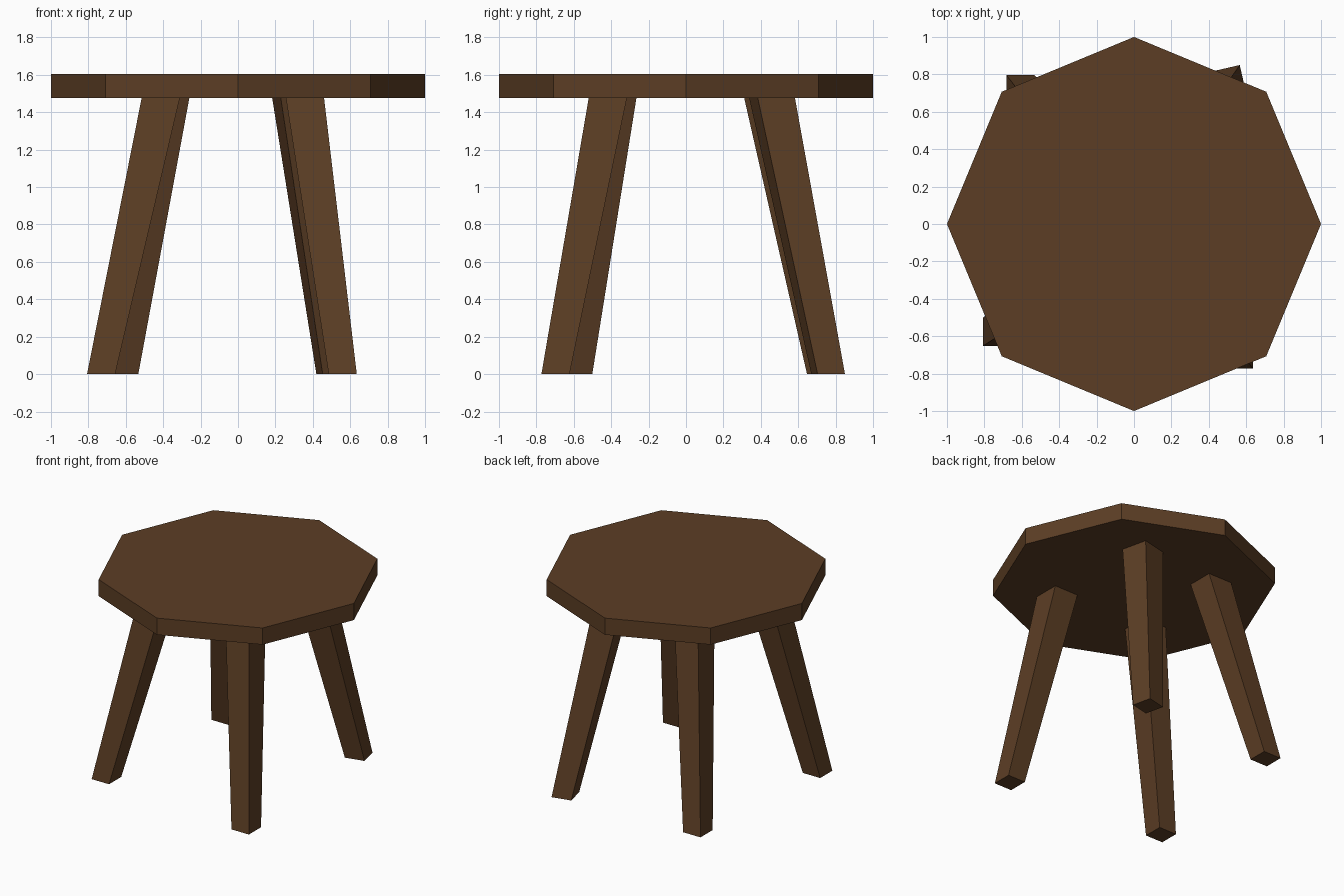
import bpy, bmesh, math

if "Cube" in bpy.data.objects:
    bpy.data.objects.remove(bpy.data.objects["Cube"])

wood = bpy.data.materials.new("dark brown wood")
wood.diffuse_color = (0.107, 0.048, 0.018, 1.0)
wood.use_nodes = True
wood.node_tree.nodes["Principled BSDF"].inputs["Base Color"].default_value = wood.diffuse_color

SEAT_BOTTOM, SEAT_TOP = 1.475, 1.605


def loft(name, bottom, top):
    """Closed solid between two matching rings of points."""
    bm = bmesh.new()
    lo = [bm.verts.new(p) for p in bottom]
    hi = [bm.verts.new(p) for p in top]
    n = len(lo)
    bm.faces.new(lo[::-1])
    bm.faces.new(hi)
    for i in range(n):
        j = (i + 1) % n
        bm.faces.new((lo[i], lo[j], hi[j], hi[i]))
    mesh = bpy.data.meshes.new(name)
    bm.to_mesh(mesh)
    bm.free()
    mesh.materials.append(wood)
    obj = bpy.data.objects.new(name, mesh)
    bpy.context.collection.objects.link(obj)
    return obj


def ring(cx, cy, z, radius, sides, turn):
    return [(cx + radius * math.cos(turn + i * math.tau / sides),
             cy + radius * math.sin(turn + i * math.tau / sides), z)
            for i in range(sides)]


# Octagonal seat
loft("seat", ring(0, 0, SEAT_BOTTOM, 1, 8, 0), ring(0, 0, SEAT_TOP, 1, 8, 0))

# Splayed tapering legs: foot centre, top centre, twist in degrees
legs = {
    "front_left_leg": ((-0.732, -0.576), (-0.413, -0.367), 0),
    "front_right_leg": ((0.56, -0.698), (0.358, -0.418), 0),
    "back_left_leg": ((-0.608, 0.722), (-0.362, 0.413), 0),
    "back_right_leg": ((0.509, 0.76), (0.305, 0.46), 13),
}
FOOT, TOP = 0.15 / math.sqrt(2), 0.204 / math.sqrt(2)
for name, (foot, top, twist) in legs.items():
    turn = math.radians(45 + twist)
    loft(name, ring(*foot, 0, FOOT, 4, turn), ring(*top, SEAT_BOTTOM + 0.002, TOP, 4, turn))
